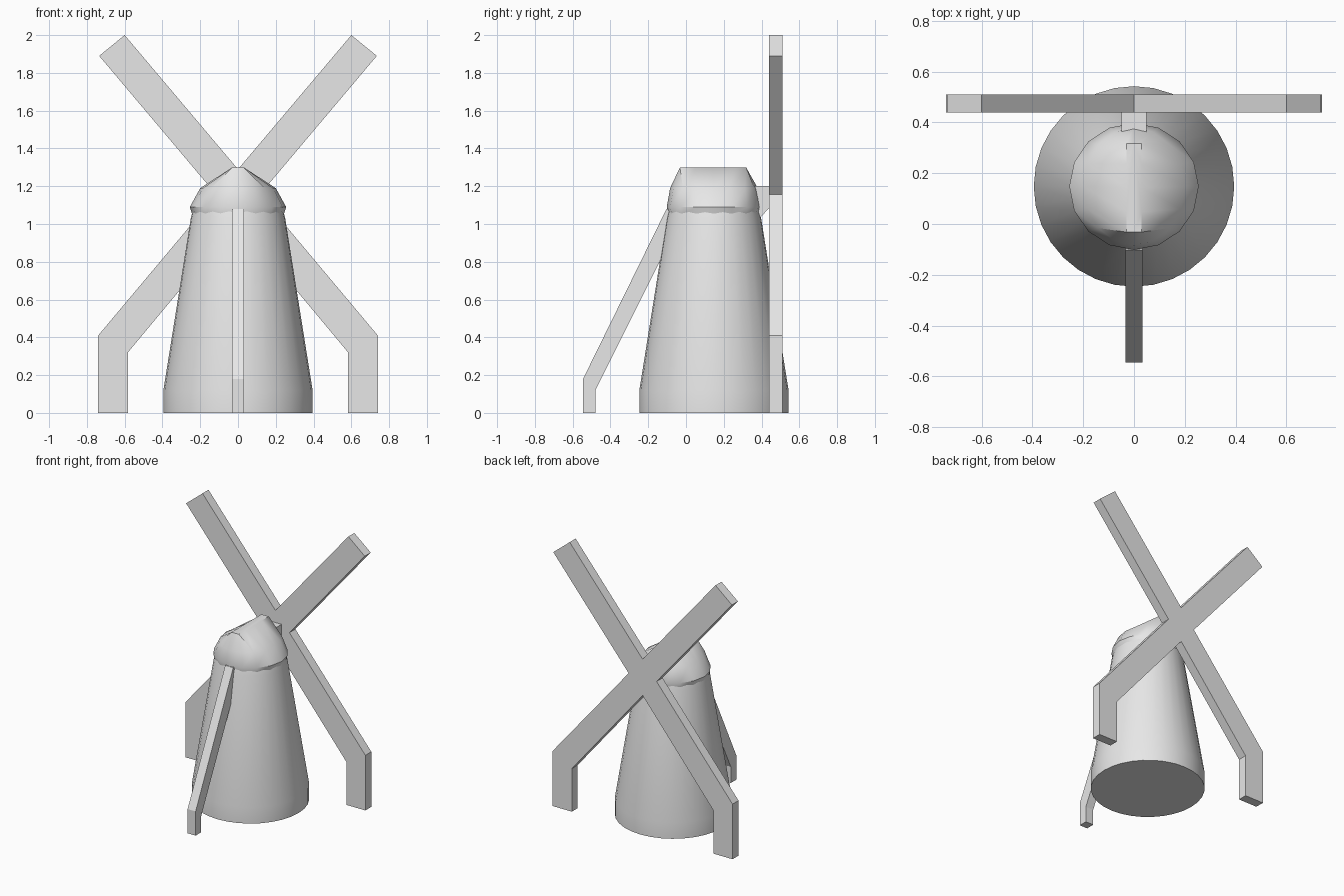
import bpy, bmesh, math
from mathutils import Vector

if "Cube" in bpy.data.objects:
    bpy.data.objects.remove(bpy.data.objects["Cube"], do_unlink=True)

grey = bpy.data.materials.new("plain grey")
grey.use_nodes = True
grey.diffuse_color = (0.8, 0.8, 0.8, 1)
grey.node_tree.nodes["Principled BSDF"].inputs["Base Color"].default_value = (0.8, 0.8, 0.8, 1)

CENTRE_Y = 0.148


def finish(name, bm, smooth_angle=None):
    bmesh.ops.remove_doubles(bm, verts=bm.verts[:], dist=0.0005)
    bmesh.ops.recalc_face_normals(bm, faces=bm.faces[:])
    mesh = bpy.data.meshes.new(name)
    bm.to_mesh(mesh)
    bm.free()
    mesh.materials.append(grey)
    obj = bpy.data.objects.new(name, mesh)
    bpy.context.collection.objects.link(obj)
    if smooth_angle:
        bpy.ops.object.select_all(action="DESELECT")
        obj.select_set(True)
        bpy.context.view_layer.objects.active = obj
        bpy.ops.object.shade_smooth_by_angle(angle=math.radians(smooth_angle))
    return obj


def extrude_outline(name, points, depth):
    """Extrude a flat outline along a vector."""
    bm = bmesh.new()
    face = bm.faces.new([bm.verts.new(p) for p in points])
    result = bmesh.ops.extrude_face_region(bm, geom=[face])
    moved = [v for v in result["geom"] if isinstance(v, bmesh.types.BMVert)]
    bmesh.ops.translate(bm, verts=moved, vec=Vector(depth))
    return finish(name, bm)


def loft(name, rings, smooth_angle):
    """Bridge rings of equal count and close both ends."""
    bm = bmesh.new()
    loops = [[bm.verts.new(p) for p in ring] for ring in rings]
    n = len(loops[0])
    for low, high in zip(loops, loops[1:]):
        for i in range(n):
            j = (i + 1) % n
            bm.faces.new((low[i], low[j], high[j], high[i]))
    bm.faces.new(loops[0][::-1])
    bm.faces.new(loops[-1])
    return finish(name, bm, smooth_angle)


def ellipse(rx, ry, z, sides):
    angles = [math.tau * i / sides for i in range(sides)]
    return [(rx * math.cos(a), CENTRE_Y + ry * math.sin(a), z) for a in angles]


def clamp(value, limit):
    return max(-limit, min(limit, value))


# Tapered tower
tower = [(0.395, 0), (0.395, 0.12), (0.25, 1.03), (0.24, 1.07)]
loft("tower", [ellipse(r, r, z, 32) for r, z in tower], 35)

# Cap that narrows to a flat ridge running front to back
ridge = [(clamp(x, 0.03), CENTRE_Y - 0.005 + clamp(y - CENTRE_Y, 0.175), 1.3)
         for x, y, z in ellipse(0.3, 0.25, 1.3, 16)]
loft("cap", [ellipse(0.241, 0.241, 1.045, 16),
             ellipse(0.255, 0.25, 1.09, 16),
             ellipse(0.2, 0.232, 1.19, 16), ridge], 35)

# Crossed sails with the two lower arms bent down to the ground
half = [(0, 1.29), (0.6, 2.0), (0.735, 1.89), (0.115, 1.155), (0.74, 0.41),
        (0.74, 0), (0.583, 0), (0.583, 0.32), (0, 1.02)]
outline = half + [(-x, z) for x, z in half[-2:0:-1]]
extrude_outline("sails", [(x, 0.44, z) for x, z in outline], (0, 0.07, 0))

# Axle block between cap and sails
axle = [(0.25, 1.2), (0.445, 1.2), (0.445, 1.09), (0.385, 1.025), (0.25, 1.025)]
extrude_outline("axle", [(-0.05, y, z) for y, z in axle], (0.1, 0, 0))

# Slanted tail pole with an upright foot
pole = [(-0.545, 0), (-0.545, 0.18), (-0.103, 1.08), (0, 1.08),
        (-0.48, 0.12), (-0.48, 0)]
extrude_outline("tail_pole", [(-0.033, y, z) for y, z in pole], (0.066, 0, 0))
